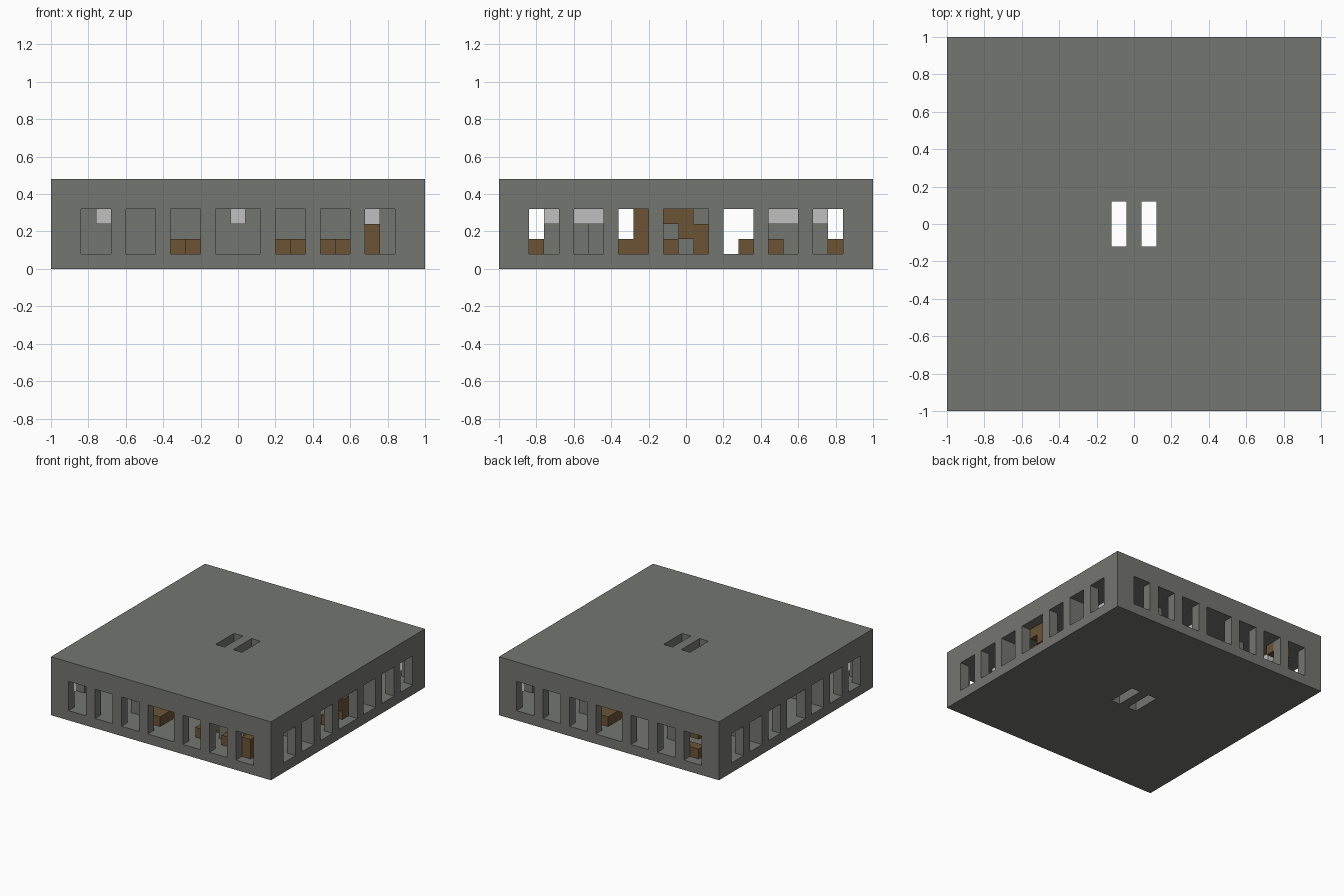
import bpy, bmesh

cube = bpy.data.objects.get("Cube")
if cube:
    bpy.data.objects.remove(cube, do_unlink=True)

U = 0.08                       # grid unit
FLOOR, CEIL, TOP = 1, 4, 6     # heights in units
HALF = 12.5                    # half width in units


def material(name, rgb):
    m = bpy.data.materials.new(name)
    m.use_nodes = True
    m.diffuse_color = (*rgb, 1)
    bsdf = next(n for n in m.node_tree.nodes if n.type == 'BSDF_PRINCIPLED')
    bsdf.inputs["Base Color"].default_value = (*rgb, 1)
    bsdf.inputs["Roughness"].default_value = 0.9
    return m


STONE = material("grey stone", (0.175, 0.18, 0.16))
WOOD = material("brown wood", (0.15, 0.087, 0.036))
LAMP = material("pale lamp", (0.53, 0.53, 0.53))


def finish(name, bm, mat):
    bmesh.ops.remove_doubles(bm, verts=bm.verts, dist=1e-5)
    bmesh.ops.recalc_face_normals(bm, faces=bm.faces)
    me = bpy.data.meshes.new(name)
    bm.to_mesh(me)
    bm.free()
    me.materials.append(mat)
    ob = bpy.data.objects.new(name, me)
    bpy.context.collection.objects.link(ob)


def box(name, x, y, z, mat, turn=1):
    """Box from ranges in grid units; turn=-1 places it rotated half a turn."""
    bm = bmesh.new()
    bmesh.ops.create_cube(bm, size=1)
    for v in bm.verts:
        for i, (a, b) in enumerate((x, y, z)):
            s = turn if i < 2 else 1
            v.co[i] = ((a + b) / 2 * s + v.co[i] * (b - a)) * U
    finish(name, bm, mat)


# Outer shell: floor, roof and walls with a window rhythm on all four sides
RIGHT = [(2.5, 4.5), (5.5, 7.5), (8.5, 10.5)]
WINDOWS = [(-b, -a) for a, b in RIGHT] + [(-1.5, 1.5)] + RIGHT
INNER = HALF - 1
cuts = sorted({e for w in WINDOWS for e in w} | {-HALF, -INNER, -0.5, 0.5, INNER, HALF})
levels = [0, FLOOR, CEIL, TOP]


def in_window(t):
    return any(a < t < b for a, b in WINDOWS)


def solid(x, y, z):
    if max(abs(x), abs(y)) > HALF or not 0 < z < TOP:
        return False
    if 0.5 < abs(x) < 1.5 and abs(y) < 1.5:       # twin shaft openings
        return False
    if FLOOR < z < CEIL:
        if abs(x) < INNER and abs(y) < INNER:     # hollow inside
            return False
        return not (in_window(x) or in_window(y))
    return True


def build_shell():
    bm = bmesh.new()
    spans = [list(zip(c, c[1:])) for c in (cuts, cuts, levels)]
    for cx in spans[0]:
        for cy in spans[1]:
            for cz in spans[2]:
                cell = (cx, cy, cz)
                mid = [sum(c) / 2 for c in cell]
                if not solid(*mid):
                    continue
                for ax in range(3):
                    p, q = (ax + 1) % 3, (ax + 2) % 3
                    for side, step in ((0, -0.1), (1, 0.1)):
                        probe = list(mid)
                        probe[ax] = cell[ax][side] + step
                        if solid(*probe):
                            continue
                        ring = []
                        for i, j in ((0, 0), (1, 0), (1, 1), (0, 1)):
                            co = [0, 0, 0]
                            co[ax] = cell[ax][side] * U
                            co[p], co[q] = cell[p][i] * U, cell[q][j] * U
                            ring.append(bm.verts.new(co))
                        bm.faces.new(ring if side else ring[::-1])
    finish("building_shell", bm, STONE)


build_shell()

ROOM = (FLOOR, CEIL)
LOW = (FLOOR, 2)
for turn, end in ((1, "front"), (-1, "back")):
    # Long inner walls, room dividers and ceiling lamps
    box(end + "_corridor_wall", (-INNER, INNER), (-5.5, -4.5), ROOM, STONE, turn)
    box(end + "_divider_short", (4.5, 5.5), (-9.5, -6.5), ROOM, STONE, turn)
    box(end + "_divider_long", (-5.5, -4.5), (-9.5, -5.5), ROOM, STONE, turn)
    for n, x in enumerate((-9, 0, 9)):
        box(f"{end}_lamp_{n}", (x - 0.5, x + 0.5), (-9.5, -5.5), (3, CEIL), LAMP, turn)
    # Middle room table and chair
    box(end + "_table", (-3.5, -1.5), (-10.5, -7.5), LOW, WOOD, turn)
    box(end + "_chair", (-4.5, -3.5), (-8.5, -7.5), LOW, WOOD, turn)
    # Shaft walls around the openings
    box(end + "_shaft_wall", (-2.5, 2.5), (-2.5, -1.5), ROOM, STONE, turn)
    box(end + "_shaft_side", (1.5, 2.5), (-1.5, 1.5), ROOM, STONE, turn)

box("shaft_divider", (-0.5, 0.5), (-1.5, 1.5), ROOM, STONE)

# Front room furniture
box("front_stool", (2.5, 3.5), (-10.5, -9.5), LOW, WOOD)
box("front_bench", (3.5, 4.5), (-8.5, -7.5), LOW, WOOD)
box("corner_desk", (5.5, 6.5), (-10.5, -9.5), LOW, WOOD)
box("corner_seat", (6.5, 7.5), (-8.5, -7.5), LOW, WOOD)
box("corner_cupboard", (8.5, 9.5), (-11.5, -10.5), (FLOOR, 3), WOOD)

# Back room furniture
box("back_seat", (6.5, 7.5), (5.5, 6.5), LOW, WOOD)
box("back_shelf_lower", (-9.5, -7.5), (10.5, 11.5), LOW, WOOD)
box("back_shelf_upper", (-9.5, -7.5), (10.5, 11.5), (3, CEIL), WOOD)

# Corridor furniture
box("corridor_post", (2.5, 3.5), (-3.5, -2.5), ROOM, WOOD)
box("corridor_seat", (2.5, 3.5), (-4.5, -3.5), LOW, WOOD)
box("corridor_stool", (2.5, 3.5), (3.5, 4.5), LOW, WOOD)

# Broken boards behind the middle window on the +x side
BOARDS = [(3, -1.5, 0.5), (2, -0.5, 1.5), (1, -1.5, -0.5), (1, 0.5, 1.5)]
for n, (z, a, b) in enumerate(BOARDS):
    box(f"window_board_{n}", (10.5, INNER), (a, b), (z, z + 1), WOOD)
